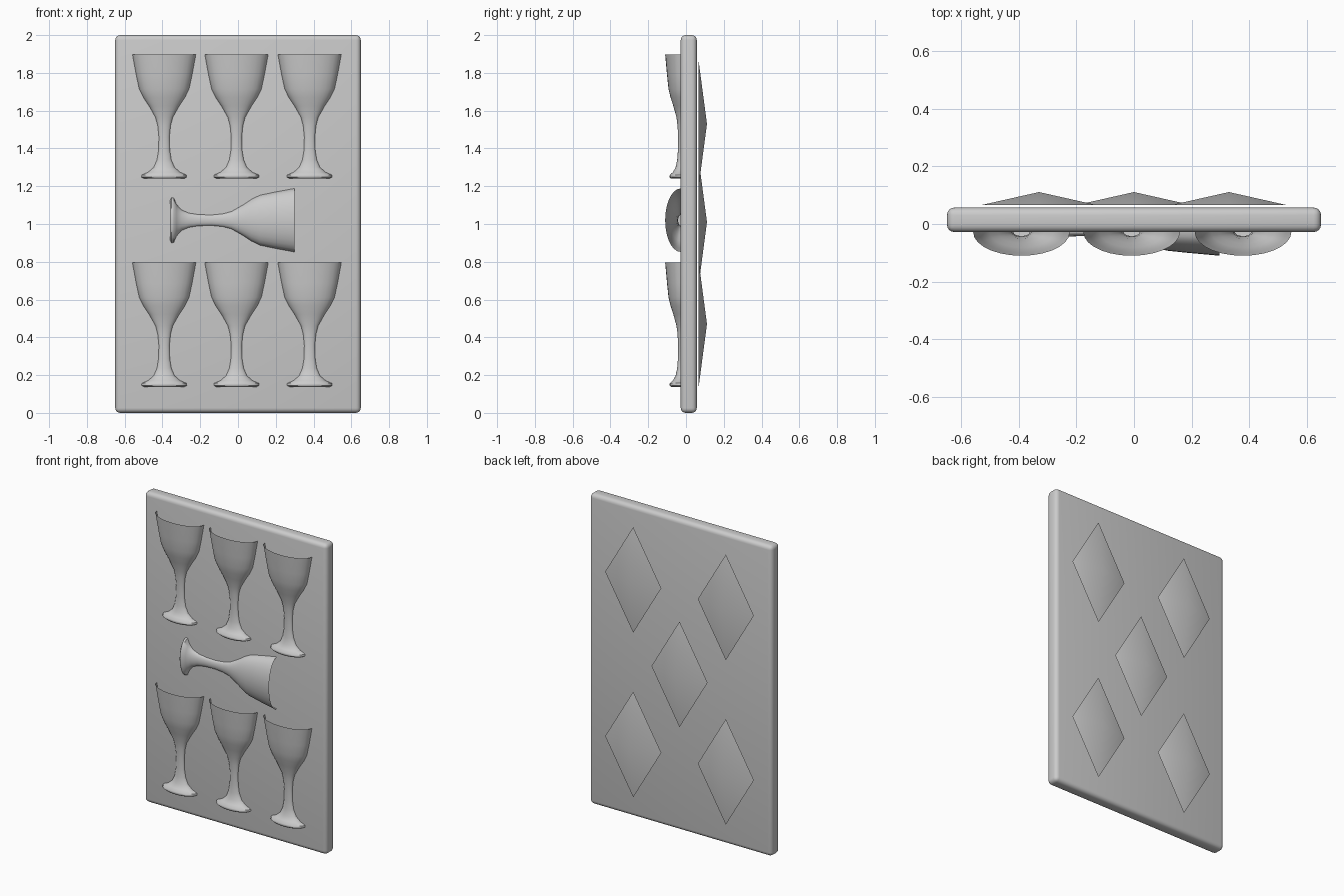
import bpy, bmesh, math
from mathutils import Matrix

if "Cube" in bpy.data.objects:
    bpy.data.objects.remove(bpy.data.objects["Cube"])

FRONT_Y = -0.028


def finish(name, bm, angle):
    bmesh.ops.recalc_face_normals(bm, faces=bm.faces)
    me = bpy.data.meshes.new(name)
    bm.to_mesh(me)
    bm.free()
    ob = bpy.data.objects.new(name, me)
    bpy.context.collection.objects.link(ob)
    bpy.ops.object.select_all(action='DESELECT')
    ob.select_set(True)
    bpy.context.view_layer.objects.active = ob
    bpy.ops.object.shade_smooth_by_angle(angle=math.radians(angle))
    return ob


# Card slab with rounded edges
bm = bmesh.new()
bmesh.ops.create_cube(bm, size=1, matrix=Matrix.Translation((0, 0.0145, 1))
                      @ Matrix.Diagonal((1.3, 0.085, 2, 1)))
bmesh.ops.bevel(bm, geom=bm.edges[:], offset=0.026, segments=4,
                profile=0.5, affect='EDGES')
finish("card_slab", bm, 40)

# Goblet relief: (radius, height) from foot to rim
PROFILE = [(0.105, 0.0), (0.12, 0.008), (0.118, 0.02), (0.085, 0.034),
           (0.055, 0.06), (0.038, 0.10), (0.03, 0.15), (0.028, 0.22),
           (0.034, 0.28), (0.046, 0.325), (0.08, 0.385), (0.11, 0.43),
           (0.132, 0.475), (0.148, 0.55), (0.168, 0.658)]
SEGS = 14


def goblet(name, x, z, lying=False):
    bm = bmesh.new()
    rings = []
    for r, h in PROFILE:
        ring = []
        for i in range(SEGS + 1):
            a = math.pi * i / SEGS
            # squashed half round, sunk slightly into the card
            ring.append(bm.verts.new((r * math.cos(a), -0.49 * r * math.sin(a), h)))
        rings.append(ring)
    for lo, hi in zip(rings, rings[1:]):
        for i in range(SEGS):
            bm.faces.new((lo[i], hi[i], hi[i + 1], lo[i + 1]))
    bm.faces.new(rings[0])
    ob = finish(name, bm, 50)
    ob.location = (x, FRONT_Y, z)
    if lying:
        ob.rotation_euler.y = math.pi / 2


for row, z in (("upper", 1.24), ("lower", 0.137)):
    for side, x in (("left", -0.391), ("middle", -0.008), ("right", 0.379)):
        goblet(f"goblet_{row}_{side}", x, z)
goblet("goblet_lying", -0.36, 1.02, lying=True)


# Diamond reliefs on the back, standing just off the card
def diamond(name, x, z):
    bm = bmesh.new()
    base = [bm.verts.new((dx, 0.066, dz)) for dx, dz in
            ((0.2, 0), (0, 0.34), (-0.2, 0), (0, -0.34))]
    tip = bm.verts.new((0, 0.111, 0))
    bm.faces.new(base)
    for i in range(4):
        bm.faces.new((base[i], base[(i + 1) % 4], tip))
    finish(name, bm, 40).location = (x, 0, z)


for i, (x, z) in enumerate(((-0.33, 1.53), (0.33, 1.53), (0, 1.01),
                            (-0.33, 0.47), (0.33, 0.47))):
    diamond(f"diamond_{i + 1}", x, z)
